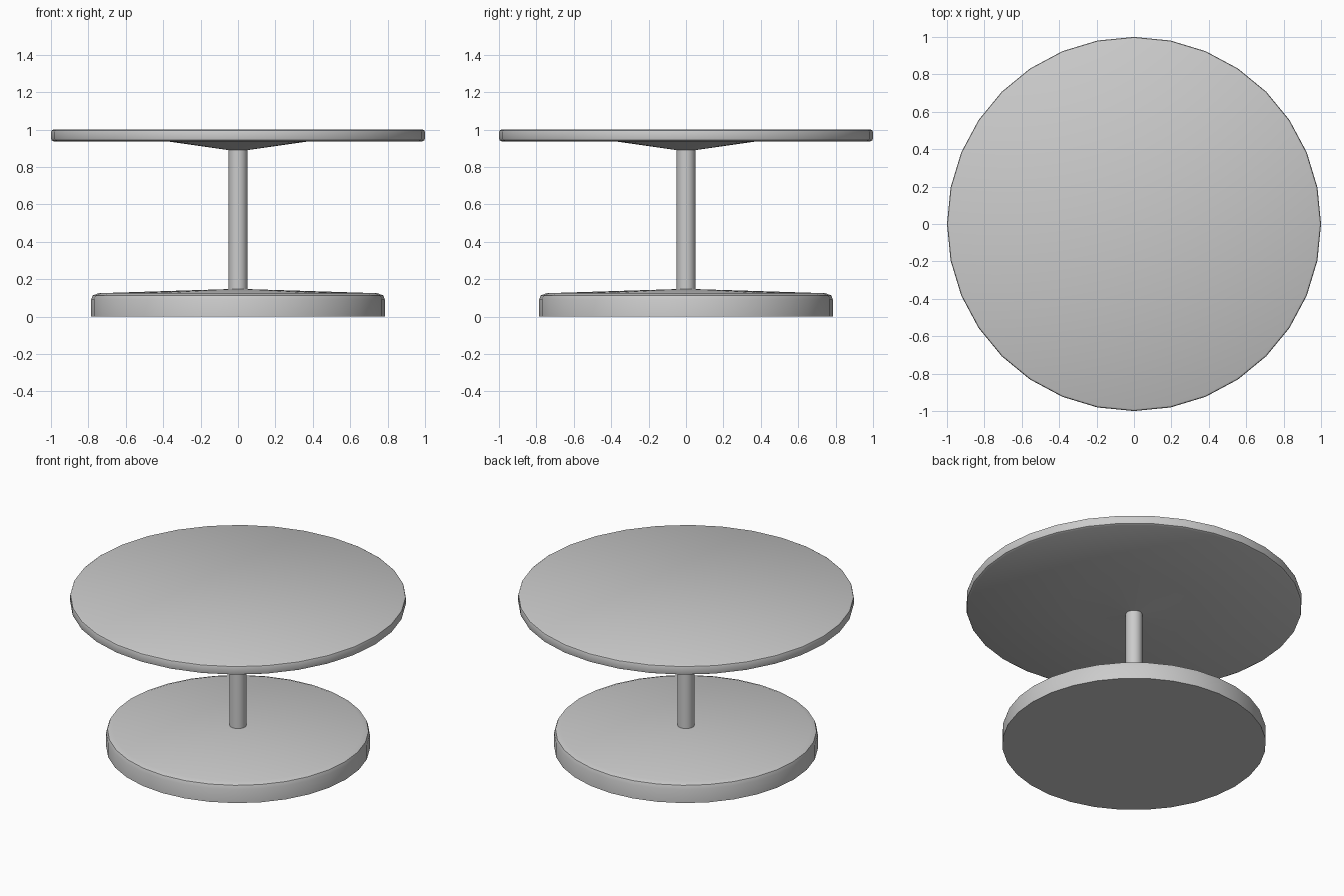
import bpy, bmesh
from math import cos, sin, tau, radians

if "Cube" in bpy.data.objects:
    bpy.data.objects.remove(bpy.data.objects["Cube"])

SIDES = 32


def lathe(name, profile):
    """Revolve an (r, z) profile, listed bottom to top, and cap both ends."""
    bm = bmesh.new()
    rings = [[bm.verts.new((r * cos(tau * i / SIDES), r * sin(tau * i / SIDES), z))
              for i in range(SIDES)] for r, z in profile]
    for low, high in zip(rings, rings[1:]):
        for i in range(SIDES):
            j = (i + 1) % SIDES
            bm.faces.new((low[i], low[j], high[j], high[i]))
    bm.faces.new(rings[0][::-1])
    bm.faces.new(rings[-1])
    mesh = bpy.data.meshes.new(name)
    bm.to_mesh(mesh)
    bm.free()
    obj = bpy.data.objects.new(name, mesh)
    bpy.context.collection.objects.link(obj)
    bpy.context.view_layer.objects.active = obj
    bpy.ops.object.select_all(action='DESELECT')
    obj.select_set(True)
    bpy.ops.object.shade_smooth_by_angle(angle=radians(30))
    return obj


# Heavy round foot: rounded shoulder, top rising gently to the pole
lathe("base", [(0.785, 0), (0.785, 0.09), (0.777, 0.113), (0.745, 0.125), (0.05, 0.147)])

# Central pole
lathe("pole", [(0.05, 0.14), (0.05, 0.895)])

# Round top with softened rim and a shallow cone underneath
lathe("table_top", [(0.05, 0.89), (0.38, 0.937), (0.985, 0.937), (0.997, 0.943),
                    (1.0, 0.955), (1.0, 0.985), (0.997, 0.995), (0.988, 1.0)])
